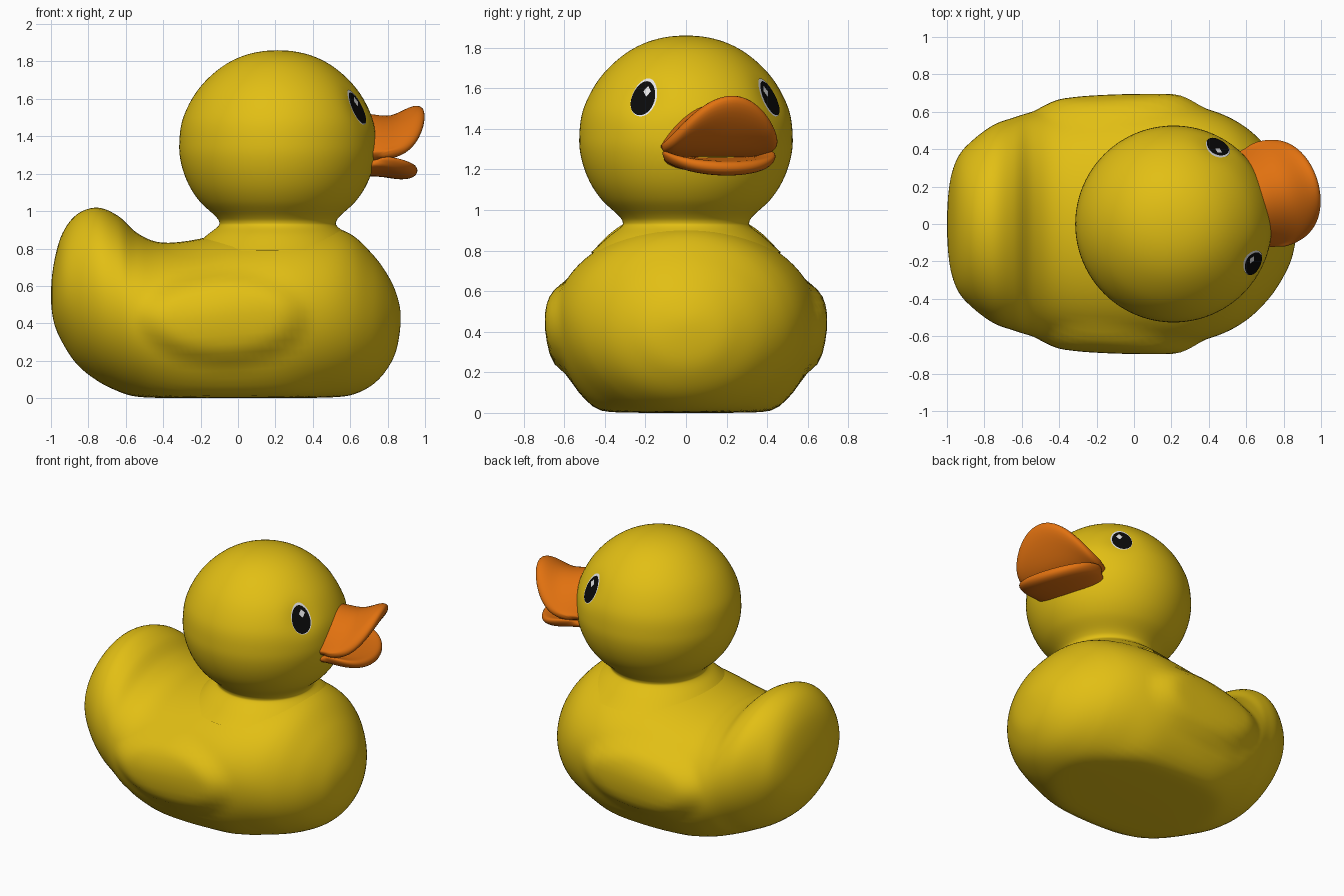
import bpy, bmesh, math

if "Cube" in bpy.data.objects:
    bpy.data.objects.remove(bpy.data.objects["Cube"])

def material(name, rgb):
    m = bpy.data.materials.new(name)
    m.diffuse_color = (*rgb, 1)
    m.use_nodes = True
    m.node_tree.nodes["Principled BSDF"].inputs["Base Color"].default_value = m.diffuse_color
    return m

YELLOW = material("yellow", (0.76, 0.52, 0.007))
ORANGE = material("orange", (0.75, 0.165, 0.005))
BLACK = material("black", (0.003, 0.003, 0.003))
WHITE = material("white", (0.85, 0.85, 0.85))

HX = 0.212                     # head axis x
TURN = math.radians(17)        # head is turned a little towards +y
EYE_Z = 1.555
EYES = {"near": (TURN - math.radians(43), 1), "far": (TURN + math.radians(43), -1)}

def spline(pts, n, first, last):
    """Catmull-Rom samples through pts; first/last are phantom end points."""
    p = [first] + pts + [last]
    out = []
    for i in range(1, len(p) - 2):
        for k in range(n):
            t = k / n
            out.append(tuple(0.5 * (2*b + (c-a)*t + (2*a-5*b+4*c-d)*t*t + (3*b-a-3*c+d)*t**3)
                             for a, b, c, d in zip(*p[i-1:i+3])))
    return out + [pts[-1]]

def loft(name, rows, mat, closed=True, cap_ends=False, cap_sides=False, subsurf=0):
    """Skin a list of equal-length point rows."""
    bm = bmesh.new()
    g = [[bm.verts.new(p) for p in r] for r in rows]
    n = len(rows[0])
    for a, b in zip(g, g[1:]):
        for j in range(n if closed else n - 1):
            k = (j + 1) % n
            bm.faces.new((a[j], a[k], b[k], b[j]))
    if cap_ends:
        bm.faces.new(g[0])
        bm.faces.new(g[-1])
    if cap_sides:
        bm.faces.new([r[0] for r in g])
        bm.faces.new([r[-1] for r in g])
    bmesh.ops.remove_doubles(bm, verts=bm.verts, dist=1e-5)
    bmesh.ops.recalc_face_normals(bm, faces=bm.faces)
    for f in bm.faces:
        f.smooth = True
    me = bpy.data.meshes.new(name)
    bm.to_mesh(me)
    bm.free()
    me.materials.append(mat)
    ob = bpy.data.objects.new(name, me)
    bpy.context.collection.objects.link(ob)
    if subsurf:
        m = ob.modifiers.new("smooth", 'SUBSURF')
        m.levels = m.render_levels = subsurf
    return ob

# Body: cross-sections along x as (x, half width, bottom z, top z)
S = [(-1.0, 0, .55, .55), (-.985, .22, .41, .72), (-.94, .36, .30, .88), (-.86, .45, .18, .985),
     (-.75, .53, .09, 1.02), (-.64, .57, .03, .975), (-.54, .60, -.02, .885), (-.42, .62, -.08, .835),
     (-.25, .64, -.13, .845), (0, .65, -.15, .90), (.25, .645, -.13, .93), (.45, .595, -.06, .925),
     (.60, .515, 0, .88), (.72, .40, .07, .77), (.80, .28, .16, .66), (.85, .16, .27, .55), (.87, 0, .43, .43)]

def flip(s):
    return (s[0], -s[1], s[3], s[2])

def body_ring(x, w, zb, zt, n=72):
    zm = (max(zb, 0) + zt) / 2
    ring = []
    for i in range(n):
        a = math.tau * i / n
        y, sn = w * math.cos(a), math.sin(a)
        z = zm + sn * (zt - zm if sn > 0 else zm - zb)
        # shallow wing swelling on both sides
        d = ((x + .08) / .48) ** 2 + ((z - .43) / .26) ** 2
        k = min(1, max(0, 1.6 * (1 - d)))
        y += math.copysign(.045 * k * k * (3 - 2 * k), y)
        # soft flattening on the ground
        z = max(0, 0.5 * (z + math.sqrt(z * z + .0012)) - .002)
        ring.append((x, y, z))
    return ring

loft("body", [body_ring(*s) for s in spline(S, 6, flip(S[1]), flip(S[-2]))], YELLOW)

# Head and neck: turned profile (radius, z) with shallow eye sockets
P = [(.47, .79), (.38, .87), (.322, .915), (.312, .94), (.335, .975), (.415, 1.05), (.475, 1.14),
     (.515, 1.25), (.526, 1.36), (.505, 1.50), (.425, 1.65), (.30, 1.77), (.16, 1.838), (0, 1.86)]
PROFILE = spline(P, 6, (.56, .72), (-.16, 1.838))

def head_point(a, z, r=None, lift=0):
    if r is None:
        for (r0, z0), (r1, z1) in zip(PROFILE, PROFILE[1:]):
            if z0 <= z <= z1:
                r = r0 + (r1 - r0) * (z - z0) / (z1 - z0)
                break
    for ea, _ in EYES.values():
        da = math.remainder(a - ea, math.tau) * .47
        r -= .018 * math.exp(-(da * da + (z - EYE_Z) ** 2) / .009) * min(1, r / .3)
    r += lift
    return (HX + r * math.cos(a), r * math.sin(a), z)

loft("head", [[head_point(math.tau * i / 96, z, r) for i in range(96)] for r, z in PROFILE], YELLOW)

# Eyes: thin plates that follow the head surface
def eye_plate(name, a0, side, du, dv, w, h, lift, mat, n=32):
    rows = []
    for k in range(7):
        q = k / 6
        rows.append([head_point(a0 + (side * du + q * w * math.cos(math.tau * i / n)) / .475,
                                EYE_Z + dv + q * h * math.sin(math.tau * i / n), lift=lift)
                     for i in range(n)])
    loft(name, rows, mat)

for label, (a0, side) in EYES.items():
    eye_plate(label + "_eye_white", a0, side, 0, 0, .070, .094, .004, WHITE)
    eye_plate(label + "_eye_pupil", a0, side, -.003, -.004, .064, .084, .007, BLACK)
    eye_plate(label + "_eye_highlight", a0, side, .012, .03, .022, .026, .010, WHITE, 4)

# Bill: arched rows (centre forward, corner forward, half width, corner z, centre rise)
def bill_row(fc, fe, w, z, h, q):
    row = []
    for i in range(15):
        th = math.pi * (i / 14 - .5)
        c = max(0, math.cos(th))
        s = w * math.sin(th)
        f = fe + (fc - fe) * c ** .7
        row.append((HX + f * math.cos(TURN) - s * math.sin(TURN),
                    f * math.sin(TURN) + s * math.cos(TURN), z + h * c ** q))
    return row

UPPER = [(.40, .40, .26, 1.30, .23), (.52, .46, .275, 1.315, .21), (.64, .49, .285, 1.32, .18),
         (.75, .505, .295, 1.32, .25), (.815, .515, .295, 1.305, .265), (.80, .51, .285, 1.28, .21),
         (.70, .50, .25, 1.275, .09), (.59, .47, .21, 1.265, .0), (.40, .40, .20, 1.25, 0)]
LOWER = [(.40, .40, .20, 1.265, 0), (.60, .47, .22, 1.27, -.015), (.71, .49, .26, 1.295, -.055),
         (.76, .505, .29, 1.30, -.06), (.77, .51, .29, 1.28, -.095), (.70, .49, .27, 1.25, -.09),
         (.58, .46, .26, 1.25, -.06), (.40, .40, .24, 1.25, -.07)]
for name, rows, q in (("upper_bill", UPPER, 1.8), ("lower_bill", LOWER, 1)):
    loft(name, [bill_row(*r, q) for r in rows], ORANGE, closed=False,
         cap_ends=False, cap_sides=True, subsurf=2)
